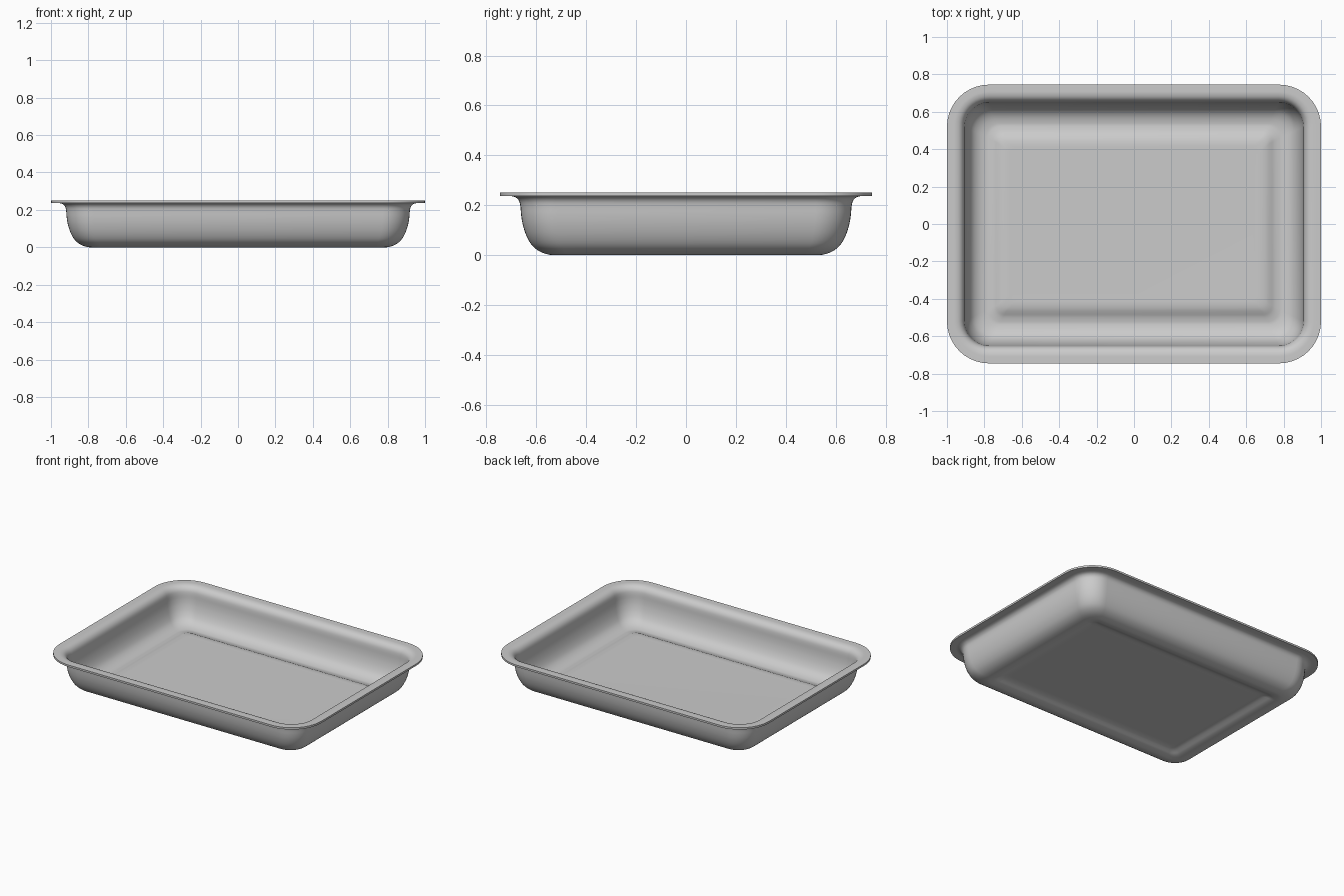
import bpy, bmesh, math

if "Cube" in bpy.data.objects:
    bpy.data.objects.remove(bpy.data.objects["Cube"])

HX, HY = 1.0, 0.745      # half size of the rim
THICK = 0.013
SEG = 10                 # segments per rounded corner

# Outer skin profile: (inset from the rim edge, height)
PROFILE = [(0, .237), (.03, .237), (.047, .236), (.064, .230), (.076, .216),
           (.081, .195), (.084, .16), (.091, .12), (.106, .075), (.130, .036),
           (.165, .011), (.205, 0), (.230, .001), (.255, .007), (.275, .016),
           (.295, .024), (.320, .028), (.350, .028)]


def smooth(points, n=3):
    """Catmull-Rom refinement of a profile."""
    out = []
    for i in range(len(points) - 1):
        p = [points[max(i - 1, 0)], points[i], points[i + 1],
             points[min(i + 2, len(points) - 1)]]
        for k in range(n):
            t = k / n
            out.append(tuple(0.5 * (2 * b + (c - a) * t
                             + (2 * a - 5 * b + 4 * c - d) * t * t
                             + (3 * b - a - 3 * c + d) * t ** 3)
                             for a, b, c, d in zip(*p)))
    return out + [points[-1]]


def rounded_ring(bm, inset, z):
    hx, hy = HX - inset, HY - inset
    r = max(0.225 - inset, 0.225 - 0.08 - (inset - 0.08) * 0.55, 0.035)
    ring = []
    for q, (sx, sy) in enumerate([(1, 1), (-1, 1), (-1, -1), (1, -1)]):
        for k in range(SEG + 1):
            a = math.pi / 2 * (q + k / SEG)
            ring.append(bm.verts.new((sx * (hx - r) + r * math.cos(a),
                                      sy * (hy - r) + r * math.sin(a), z)))
    return ring


# Tray skin: rim, curved walls, foot groove and raised floor panel
bm = bmesh.new()
rings = [rounded_ring(bm, d, z) for d, z in smooth(PROFILE)]
for a, b in zip(rings, rings[1:]):
    for i in range(len(a)):
        j = (i + 1) % len(a)
        bm.faces.new((a[j], a[i], b[i], b[j]))
floor = bm.faces.new(list(reversed(rings[-1])))
bmesh.ops.recalc_face_normals(bm, faces=bm.faces)
floor.normal_update()
if floor.normal.z > 0:
    bmesh.ops.reverse_faces(bm, faces=bm.faces)
mesh = bpy.data.meshes.new("baking_tray")
bm.to_mesh(mesh)
bm.free()
tray = bpy.data.objects.new("baking_tray", mesh)
bpy.context.collection.objects.link(tray)
bpy.context.view_layer.objects.active = tray
tray.select_set(True)

# Sheet thickness grows inward and up from the outer skin
solid = tray.modifiers.new("sheet_thickness", 'SOLIDIFY')
solid.thickness = THICK
solid.offset = -1
bpy.ops.object.modifier_apply(modifier=solid.name)
bpy.ops.object.shade_smooth_by_angle(angle=math.radians(40))
